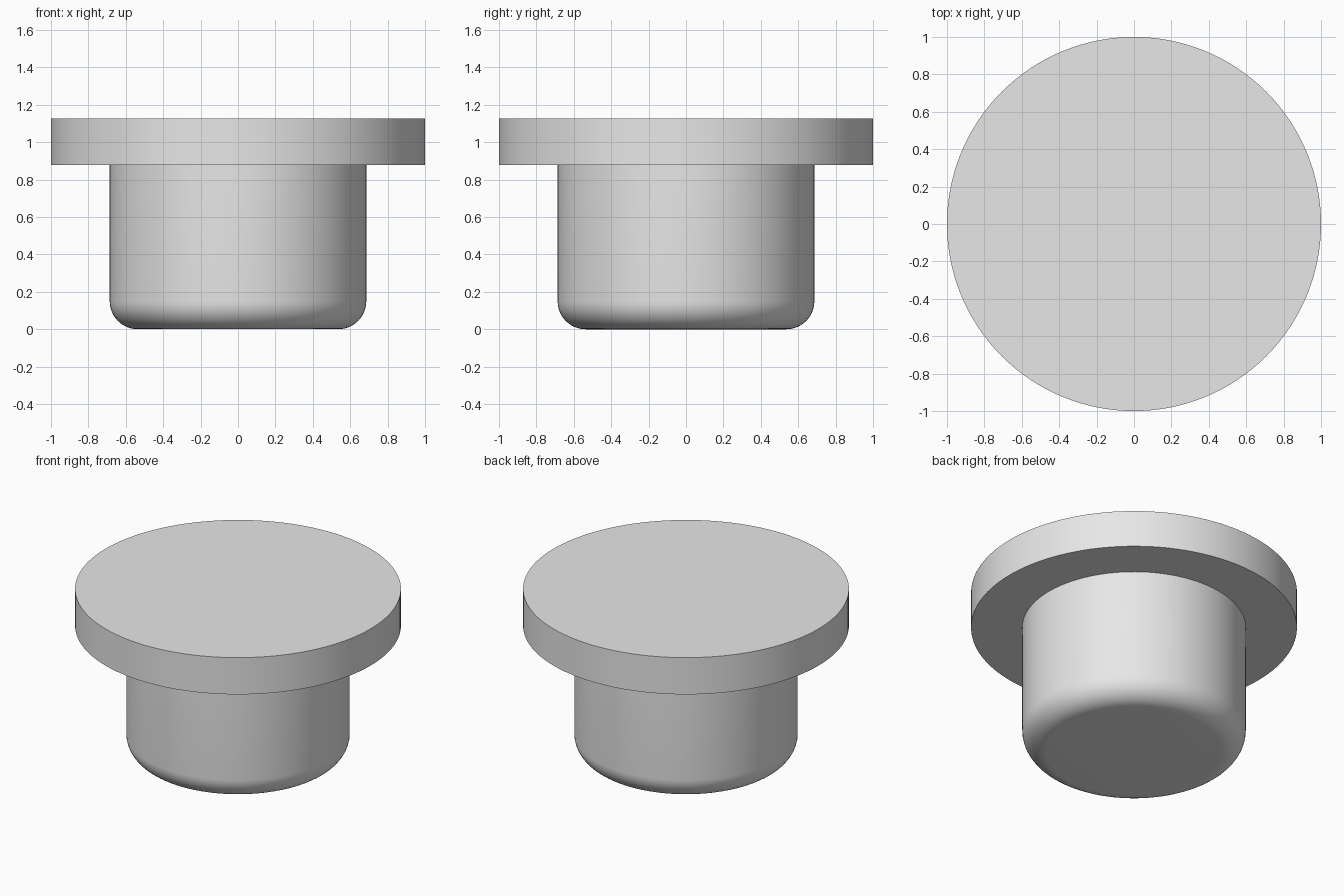
import bpy
import bmesh
import math

SEGMENTS = 128

cube = bpy.data.objects.get("Cube")
if cube:
    bpy.data.objects.remove(cube, do_unlink=True)

grey = bpy.data.materials.new("light_grey")
grey.use_nodes = True
colour = (0.8, 0.8, 0.8, 1)
grey.diffuse_color = colour
grey.node_tree.nodes["Principled BSDF"].inputs["Base Color"].default_value = colour


def lathe(name, profile):
    """Spin an (radius, z) profile, starting and ending on the axis, around z."""
    bm = bmesh.new()
    verts = [bm.verts.new((r, 0, z)) for r, z in profile]
    edges = [bm.edges.new(pair) for pair in zip(verts, verts[1:])]
    bmesh.ops.spin(bm, geom=verts + edges, cent=(0, 0, 0), axis=(0, 0, 1),
                   angle=math.tau, steps=SEGMENTS, use_merge=True)
    bmesh.ops.remove_doubles(bm, verts=bm.verts, dist=0.0001)
    bmesh.ops.recalc_face_normals(bm, faces=bm.faces)
    mesh = bpy.data.meshes.new(name)
    bm.to_mesh(mesh)
    bm.free()
    mesh.materials.append(grey)
    obj = bpy.data.objects.new(name, mesh)
    bpy.context.collection.objects.link(obj)
    bpy.ops.object.select_all(action='DESELECT')
    obj.select_set(True)
    bpy.context.view_layer.objects.active = obj
    bpy.ops.object.shade_smooth_by_angle(angle=math.radians(30))
    return obj


# Wide flat disc on top
flange_bottom, flange_top = 0.877, 1.126
lathe("flange", [(0, flange_bottom), (1, flange_bottom),
                 (1, flange_top), (0, flange_top)])

# Round plug with a filleted lower edge, ending at the underside of the disc
radius, fillet, steps = 0.686, 0.15, 12
arc = [(radius - fillet + fillet * math.sin(a), fillet - fillet * math.cos(a))
       for a in (math.pi / 2 * i / steps for i in range(steps + 1))]
lathe("plug", [(0, 0)] + arc + [(radius, flange_bottom), (0, flange_bottom)])
